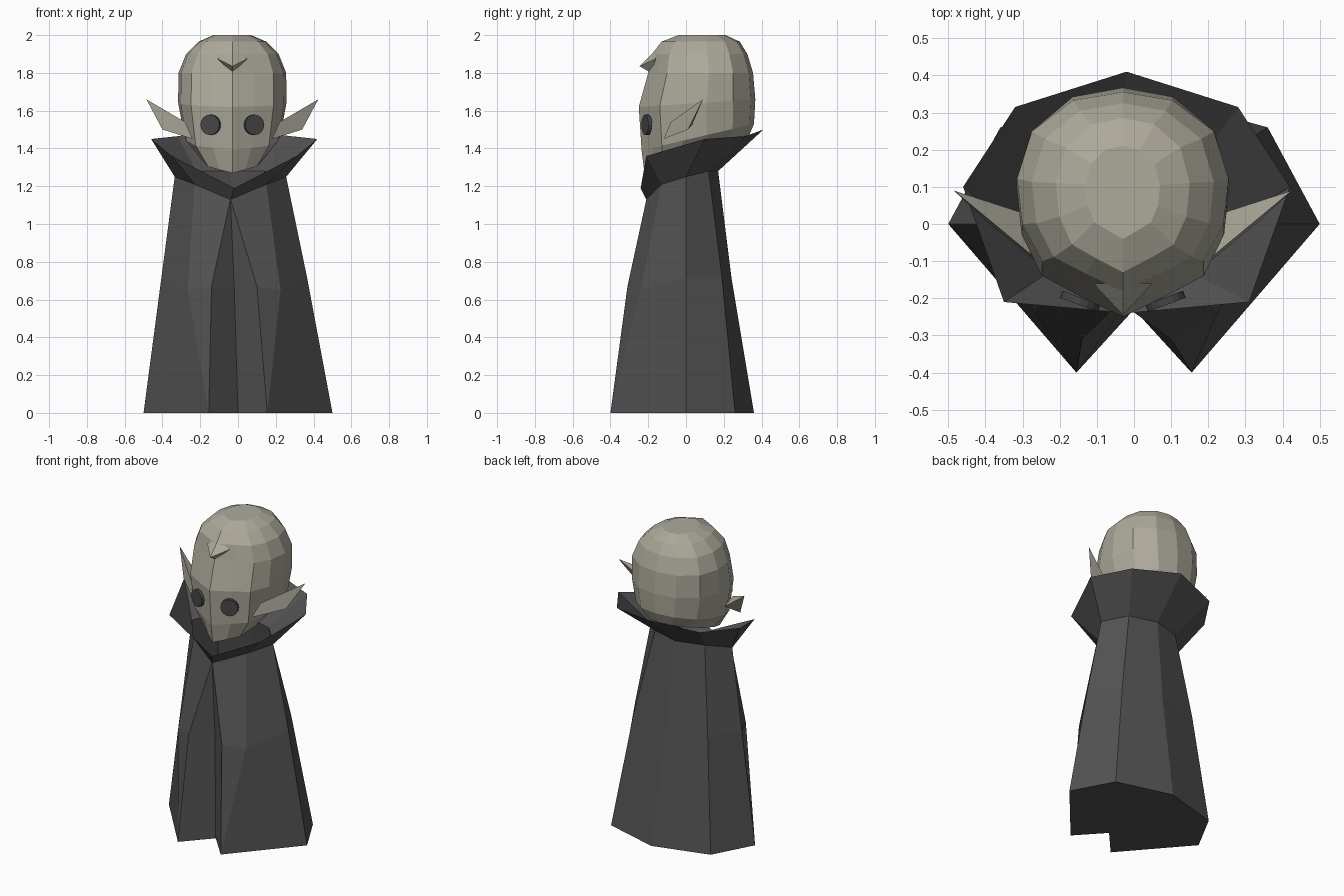
import bpy, bmesh, math
from mathutils import Vector

if "Cube" in bpy.data.objects:
    bpy.data.objects.remove(bpy.data.objects["Cube"])

CX = -0.03  # head centre line


def material(name, color):
    m = bpy.data.materials.new(name)
    m.diffuse_color = (*color, 1)
    m.use_nodes = True
    m.node_tree.nodes["Principled BSDF"].inputs["Base Color"].default_value = m.diffuse_color
    return m


SKIN = material("skin", (0.42, 0.40, 0.33))
CLOTH = material("cloth", (0.085, 0.085, 0.085))
EYE = material("eye", (0.06, 0.06, 0.06))


def make(name, verts, faces, mat):
    bm = bmesh.new()
    vs = [bm.verts.new(v) for v in verts]
    for f in faces:
        bm.faces.new([vs[i] for i in f])
    bmesh.ops.remove_doubles(bm, verts=bm.verts, dist=0.0005)
    bmesh.ops.recalc_face_normals(bm, faces=bm.faces)
    me = bpy.data.meshes.new(name)
    bm.to_mesh(me)
    bm.free()
    me.materials.append(mat)
    ob = bpy.data.objects.new(name, me)
    bpy.context.collection.objects.link(ob)
    return ob


def full_ring(half, cx):
    """Half outline from front to back, mirrored into a closed ring."""
    right = [(cx + x, y, z) for x, y, z in half]
    left = [(cx - x, y, z) for x, y, z in half[-2:0:-1]]
    return right + left


def loft(name, rings, mat, cap_bottom=True, cap_top=True):
    n = len(rings[0])
    verts = [v for r in rings for v in r]
    faces = []
    for k in range(len(rings) - 1):
        for i in range(n):
            j = (i + 1) % n
            faces.append((k * n + i, k * n + j, (k + 1) * n + j, (k + 1) * n + i))
    if cap_bottom:
        faces.append(tuple(range(n))[::-1])
    if cap_top:
        faces.append(tuple(range(len(verts) - n, len(verts))))
    return make(name, verts, faces, mat)


# Cloak: hem, middle fold, neck, then flared collar rim
hem = [(0, -.23, 0), (.155, -.40, 0), (.156, -.399, 0), (.5, 0, 0), (.36, .26, 0), (0, .36, 0)]
fold = [(0, -.21, .67), (.12, -.31, .67), (.245, -.24, .65), (.385, 0, .72), (.27, .19, .72), (0, .24, .72)]
neck = [(0, -.21, 1.13), (.001, -.21, 1.13), (.19, -.13, 1.21), (.295, 0, 1.25), (.18, .12, 1.28), (0, .17, 1.28)]
rim = [(0, -.24, 1.19), (.001, -.24, 1.19), (.33, -.21, 1.36), (.44, .10, 1.45), (.30, .315, 1.465), (0, .41, 1.5)]
loft("cloak", [full_ring(hem, 0), full_ring(fold, -.02),
               full_ring(neck, -.04), full_ring(rim, -.02)], CLOTH, cap_top=False)

# Head: keeled face in front, rounded skull behind
# outline: fraction of half width, fraction of depth
outline = [(0, 0), (.4, .09), (.76, .18), (.95, .36), (1, .58), (.86, .81), (.47, .96), (0, 1)]
# front z, back z, half width, front y, back y
levels = [
    (1.27, 1.46, .17, -.22, .33),
    (1.39, 1.53, .255, -.235, .36),
    (1.62, 1.66, .287, -.25, .367),
    (1.80, 1.80, .285, -.20, .355),
    (1.90, 1.90, .245, -.18, .325),
    (1.965, 1.965, .18, -.13, .285),
    (2.0, 2.0, .10, -.04, .21),
]
rings = []
for zf, zb, w, yf, yb in levels:
    half = [(u * w, yf + v * (yb - yf), zf + v * (zb - zf)) for u, v in outline]
    rings.append(full_ring(half, CX))
loft("head", rings, SKIN)

# Pointed hairline peak over the brow
make("brow_peak",
     [(CX, -.245, 1.835), (CX - .08, -.16, 1.875), (CX + .08, -.16, 1.875),
      (CX, -.185, 1.80), (CX, -.16, 1.92)],
     [(0, 1, 3), (0, 3, 2), (0, 4, 1), (0, 2, 4), (1, 4, 2, 3)], SKIN)

for side, label in ((1, "right"), (-1, "left")):
    # Pointed ear: flat front, folded back
    ear = [(.25, -.08, 1.54), (.455, .09, 1.66), (.37, .01, 1.5), (.21, -.12, 1.45), (.27, .03, 1.52)]
    make("ear_" + label, [(CX + side * x, y, z) for x, y, z in ear],
         [(0, 1, 2, 3), (0, 4, 1), (1, 4, 2), (2, 4, 3), (3, 4, 0)], SKIN)

    # Eye disc lying on the slanted face plate
    normal = Vector((side * .35, -.93, 0)).normalized()
    bpy.ops.mesh.primitive_cylinder_add(
        vertices=16, radius=.054, depth=.02,
        location=(CX + side * .115, -.208, 1.525),
        rotation=normal.to_track_quat('Z', 'Y').to_euler())
    eye = bpy.context.object
    eye.name = "eye_" + label
    eye.data.materials.append(EYE)
